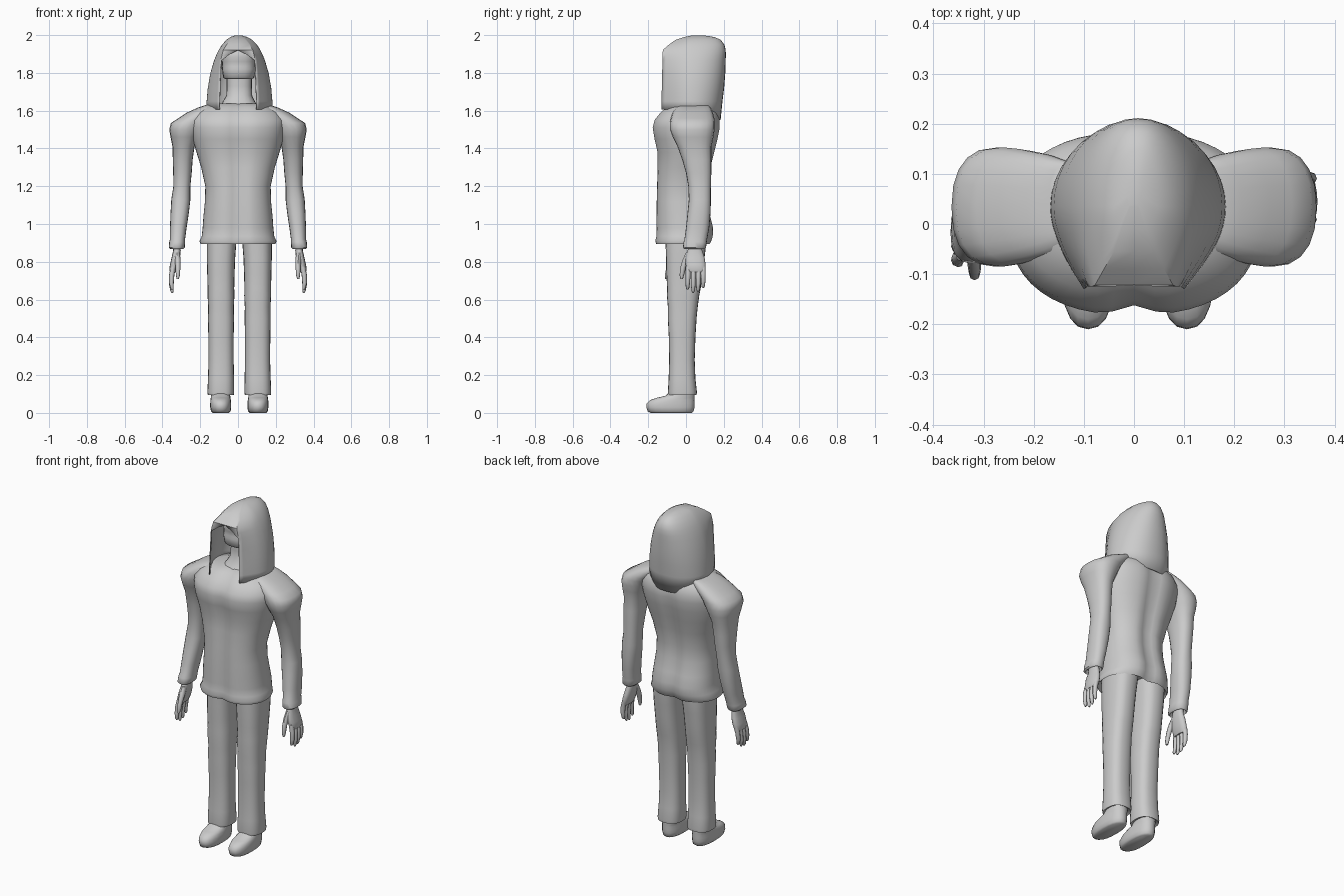
import bpy, bmesh, math


def finish(name, bm, angle=50):
    bmesh.ops.recalc_face_normals(bm, faces=bm.faces)
    me = bpy.data.meshes.new(name)
    bm.to_mesh(me)
    bm.free()
    ob = bpy.data.objects.new(name, me)
    bpy.context.collection.objects.link(ob)
    bpy.ops.object.select_all(action='DESELECT')
    ob.select_set(True)
    bpy.context.view_layer.objects.active = ob
    bpy.ops.object.shade_smooth_by_angle(angle=math.radians(angle))
    return ob


def spow(v, p):
    return math.copysign(abs(v) ** p, v)


def loft(name, rings, side=1, shift=0, lean=0, n=20, p=0.85, groove=0):
    """Stack of rounded horizontal rings (z, x0, x1, y0, y1), capped at both ends."""
    bm = bmesh.new()
    rows = []
    for z, x0, x1, y0, y1 in rings:
        row = []
        for i in range(n):
            a = 2 * math.pi * i / n
            x = (x0 + x1) / 2 + (x1 - x0) / 2 * spow(math.cos(a), p)
            y = (y0 + y1) / 2 + (y1 - y0) / 2 * spow(math.sin(a), p)
            if groove:
                dip = groove * math.exp(-(x / 0.04) ** 2)
                y += dip if y < 0 else -dip
            y -= lean * max(0, 1.45 - z) / 0.6
            row.append(bm.verts.new((side * x + shift, y, z)))
        rows.append(row)
    for a, b in zip(rows, rows[1:]):
        for i in range(n):
            j = (i + 1) % n
            bm.faces.new((a[i], a[j], b[j], b[i]))
    bm.faces.new(rows[0])
    bm.faces.new(rows[-1])
    return finish(name, bm)


# Jacket body with turned-in hem and centre-front groove
torso = [(z, -r, r, f, b) for z, r, f, b in [
    (0.94, 0.16, -0.13, 0.11), (0.90, 0.19, -0.155, 0.125), (0.893, 0.198, -0.163, 0.13),
    (0.91, 0.204, -0.169, 0.14), (0.935, 0.192, -0.163, 0.148), (0.98, 0.187, -0.163, 0.15),
    (1.04, 0.183, -0.163, 0.135), (1.12, 0.175, -0.162, 0.12), (1.2, 0.173, -0.16, 0.118),
    (1.3, 0.195, -0.156, 0.135), (1.38, 0.22, -0.156, 0.155), (1.45, 0.24, -0.172, 0.172),
    (1.51, 0.25, -0.182, 0.184), (1.55, 0.25, -0.172, 0.183), (1.59, 0.225, -0.14, 0.172),
    (1.62, 0.18, -0.105, 0.15), (1.638, 0.12, -0.07, 0.12)]]
loft("jacket_body", torso, n=48, groove=0.02)

# Sleeves, cuffs and hands; the left arm swings slightly forward
sleeve = [
    (1.63, 0.10, 0.17, -0.03, 0.12), (1.615, 0.10, 0.215, -0.055, 0.13),
    (1.59, 0.12, 0.27, -0.07, 0.142), (1.56, 0.15, 0.315, -0.08, 0.15),
    (1.535, 0.17, 0.355, -0.085, 0.153), (1.50, 0.19, 0.364, -0.085, 0.152),
    (1.46, 0.21, 0.357, -0.07, 0.145), (1.41, 0.23, 0.347, -0.045, 0.135),
    (1.34, 0.24, 0.345, -0.02, 0.135), (1.27, 0.245, 0.343, 0.0, 0.134),
    (1.20, 0.252, 0.342, 0.012, 0.132), (1.13, 0.252, 0.353, 0.015, 0.132),
    (1.06, 0.26, 0.357, 0.008, 0.13), (0.98, 0.272, 0.36, 0.0, 0.123),
    (0.92, 0.28, 0.36, -0.008, 0.112), (0.905, 0.28, 0.364, -0.013, 0.11),
    (0.875, 0.282, 0.366, -0.016, 0.106), (0.868, 0.29, 0.358, -0.01, 0.1),
    (0.89, 0.3, 0.35, 0.0, 0.09)]
palm = [(0.90, 0.305, 0.342, 0.015, 0.08), (0.86, 0.303, 0.343, 0.008, 0.087),
        (0.82, 0.307, 0.352, -0.005, 0.1), (0.785, 0.315, 0.36, -0.003, 0.105),
        (0.76, 0.322, 0.364, 0.002, 0.104), (0.745, 0.33, 0.36, 0.008, 0.1)]
# finger: y centre at knuckle, y centre at tip, tip height
fingers = [("index", 0.012, 0.008, 0.652), ("middle", 0.039, 0.038, 0.636),
           ("ring", 0.066, 0.064, 0.642), ("little", 0.091, 0.091, 0.662)]
for side, word, lean in ((1, "right", 0), (-1, "left", 0.065)):
    loft(word + "_sleeve", sleeve, side, lean=lean)
    loft(word + "_palm", palm, side, lean=lean, n=14)
    for fname, ya, yb, tip in fingers:
        rings = []
        for t, r in ((0, 0.0135), (0.35, 0.0135), (0.7, 0.012), (0.93, 0.009), (1, 0.004)):
            z = 0.775 + (tip - 0.775) * t
            x = 0.342 + 0.011 * math.sin(t * 2.6)
            y = ya + (yb - ya) * t
            rings.append((z, x - r, x + r, y - r, y + r))
        loft(f"{word}_{fname}_finger", rings, side, lean=lean, n=8, p=1)
    thumb = [(0.85, 0.308, 0.338, 0.0, 0.04), (0.81, 0.304, 0.334, -0.018, 0.02),
             (0.77, 0.305, 0.331, -0.03, 0.0), (0.73, 0.307, 0.329, -0.034, -0.01),
             (0.71, 0.313, 0.325, -0.03, -0.016)]
    loft(word + "_thumb", thumb, side, lean=lean, n=8, p=1)

# Trouser legs and shoes
leg = [
    (1.0, 0.005, 0.17, -0.11, 0.11), (0.9, 0.016, 0.172, -0.108, 0.108),
    (0.82, 0.022, 0.172, -0.106, 0.098), (0.74, 0.025, 0.17, -0.104, 0.088),
    (0.66, 0.027, 0.168, -0.1, 0.078), (0.62, 0.026, 0.168, -0.101, 0.07),
    (0.56, 0.029, 0.165, -0.096, 0.062), (0.5, 0.028, 0.166, -0.096, 0.056),
    (0.4, 0.03, 0.164, -0.091, 0.05), (0.28, 0.03, 0.163, -0.089, 0.046),
    (0.18, 0.028, 0.166, -0.092, 0.05), (0.11, 0.027, 0.169, -0.096, 0.058),
    (0.095, 0.029, 0.167, -0.094, 0.056), (0.105, 0.045, 0.15, -0.075, 0.04)]
shoe = [
    (0.0, 0.055, 0.142, -0.185, 0.03), (0.008, 0.046, 0.15, -0.203, 0.04),
    (0.03, 0.043, 0.154, -0.21, 0.045), (0.05, 0.043, 0.154, -0.208, 0.046),
    (0.068, 0.045, 0.153, -0.19, 0.046), (0.08, 0.047, 0.151, -0.155, 0.046),
    (0.09, 0.048, 0.15, -0.11, 0.046), (0.12, 0.05, 0.148, -0.075, 0.042)]
for side, word in ((1, "right"), (-1, "left")):
    loft(word + "_trouser_leg", leg, side, shift=0.007, n=24, p=0.78)
    loft(word + "_shoe", shoe, side, shift=0.007, n=20, p=0.85)

# Neck and head inside the hood
neck = [(1.6, -0.11, 0.12, -0.08, 0.13), (1.645, -0.082, 0.092, -0.05, 0.12),
        (1.68, -0.062, 0.075, -0.025, 0.105), (1.73, -0.06, 0.074, -0.02, 0.1),
        (1.82, -0.06, 0.074, -0.02, 0.1)]
loft("neck", neck)
head = [(1.768, -0.068, 0.076, -0.055, 0.09), (1.775, -0.078, 0.087, -0.064, 0.11),
        (1.82, -0.085, 0.094, -0.072, 0.125), (1.835, -0.084, 0.093, -0.068, 0.125),
        (1.86, -0.086, 0.095, -0.07, 0.13), (1.885, -0.087, 0.096, -0.076, 0.13),
        (1.91, -0.083, 0.092, -0.07, 0.13), (1.94, -0.065, 0.075, -0.05, 0.12),
        (1.965, -0.03, 0.04, -0.01, 0.09)]
loft("head", head, p=0.8)

# Hood: rows of (z, opening half width, corner half width, max half width, y front, y back)
hood = [(1.605, 0.10, 0.10, 0.176, -0.13, 0.183), (1.65, 0.10, 0.10, 0.174, -0.13, 0.193),
        (1.72, 0.098, 0.098, 0.168, -0.128, 0.202), (1.80, 0.095, 0.095, 0.154, -0.126, 0.208),
        (1.865, 0.092, 0.092, 0.135, -0.125, 0.21), (1.895, 0.05, 0.085, 0.123, -0.125, 0.211),
        (1.922, 0.0, 0.078, 0.11, -0.122, 0.21), (1.95, 0.0, 0.06, 0.092, -0.09, 0.203),
        (1.975, 0.0, 0.04, 0.068, -0.055, 0.184), (1.99, 0.0, 0.025, 0.044, -0.01, 0.15),
        (1.999, 0.0, 0.008, 0.015, 0.035, 0.09)]
bm = bmesh.new()
K, YM = 9, 0.035
rows = []
for k, (z, f, c, w, yf, yb) in enumerate(hood):
    ym = min(max(YM, yf + 0.02), yb - 0.02)
    half = [(f, yf), (c, yf)]
    for i in range(1, K + 1):
        t = i / K
        half.append((c + (w - c) * math.sin(t * math.pi / 2), yf + (ym - yf) * t))
    for i in range(1, K + 1):
        a = i / K * math.pi / 2
        half.append((w * spow(math.cos(a), 0.9) if i < K else 0, ym + (yb - ym) * math.sin(a)))
    pts = half + [(-x, y) for x, y in half[-2::-1]]
    row = []
    for x, y in pts:
        drop = 0.055 * max(0, (y - ym) / (yb - ym)) if k == 0 else 0
        row.append(bm.verts.new((x + 0.008 * min(1, abs(y - yf) / 0.1), y, z - drop)))
    rows.append(row)
for a, b in zip(rows, rows[1:]):
    for i in range(len(a) - 1):
        bm.faces.new((a[i], a[i + 1], b[i + 1], b[i]))
bm.faces.new(rows[-1])
bmesh.ops.remove_doubles(bm, verts=bm.verts, dist=0.0005)
bmesh.ops.dissolve_degenerate(bm, edges=bm.edges, dist=0.0002)
ob = finish("hood", bm, 40)
shell = ob.modifiers.new("thickness", 'SOLIDIFY')
shell.thickness = 0.006
shell.offset = -1
